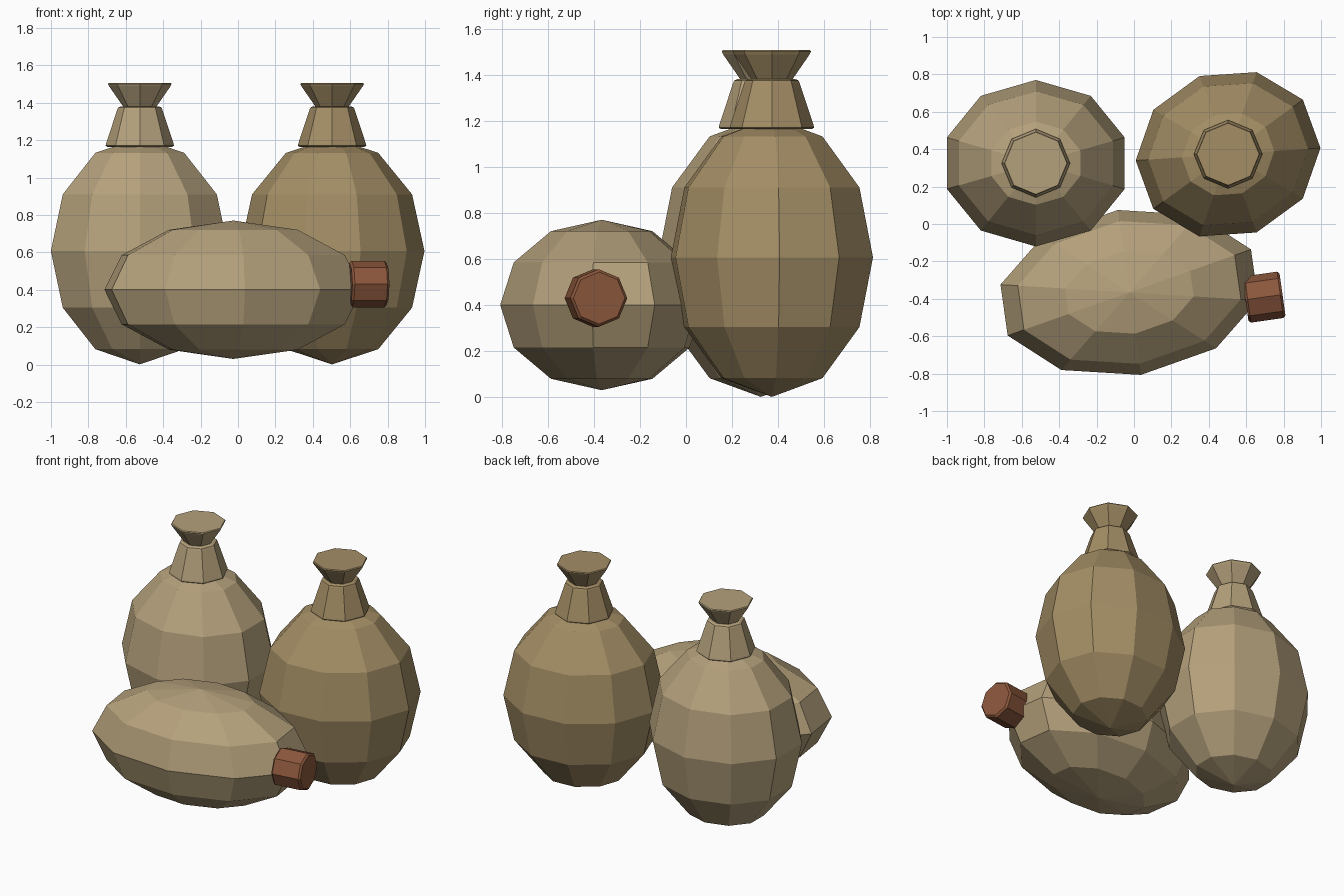
import bpy, bmesh
from math import sin, cos, pi, radians

if "Cube" in bpy.data.objects:
    bpy.data.objects.remove(bpy.data.objects["Cube"])


def material(name, rgb):
    m = bpy.data.materials.new(name)
    m.diffuse_color = (*rgb, 1)
    m.use_nodes = True
    m.node_tree.nodes["Principled BSDF"].inputs["Base Color"].default_value = m.diffuse_color
    return m


PALE = material("pale_cloth", (0.46, 0.355, 0.20))
TAN = material("tan_cloth", (0.37, 0.27, 0.13))
RUST = material("rust_brown", (0.26, 0.095, 0.045))


def lathe(name, profile, sides, loc, mat, scale=(1, 1, 1), rot=(0, 0, 0)):
    """Flat-faced solid of revolution; profile is (radius, z), bottom to top."""
    bm = bmesh.new()
    rings = []
    for r, z in profile:
        n = 1 if r < 1e-6 else sides
        rings.append([bm.verts.new((r * cos(pi / 2 + 2 * pi * i / sides) * scale[0],
                                    r * sin(pi / 2 + 2 * pi * i / sides) * scale[1],
                                    z * scale[2])) for i in range(n)])
    for a, b in zip(rings, rings[1:]):
        for i in range(sides):
            j = (i + 1) % sides
            quad = [a[i % len(a)], a[j % len(a)], b[j % len(b)], b[i % len(b)]]
            bm.faces.new(list(dict.fromkeys(quad)))
    for ring in (rings[0], rings[-1]):
        if len(ring) > 1:
            bm.faces.new(ring)
    bmesh.ops.recalc_face_normals(bm, faces=bm.faces)
    me = bpy.data.meshes.new(name)
    bm.to_mesh(me)
    bm.free()
    me.materials.append(mat)
    ob = bpy.data.objects.new(name, me)
    ob.location = loc
    ob.rotation_euler = rot
    bpy.context.collection.objects.link(ob)
    return ob


# Low-poly ball profile: six bands from pole to pole
BALL = [(sin(pi * i / 6) if 0 < i < 6 else 0, -cos(pi * i / 6)) for i in range(7)]
NECK = [(0.172, 1.163), (0.183, 1.170), (0.181, 1.180), (0.121, 1.362), (0.116, 1.374), (0.103, 1.380)]
FLARE = [(0.084, 1.365), (0.088, 1.378), (0.164, 1.488), (0.170, 1.500), (0.166, 1.506)]

# Two standing sacks with gathered neck and flared mouth
for side, x, y, turn, mat in (("left", -0.525, 0.325, 0, PALE),
                              ("right", 0.503, 0.373, 20, TAN)):
    lathe(side + "_sack_body", BALL, 10, (x, y, 0.607), mat, (0.5, 0.445, 0.606),
          (0, 0, radians(turn)))
    lathe(side + "_sack_neck", NECK, 8, (x, y, 0), mat)
    lathe(side + "_sack_mouth", FLARE, 8, (x, y, 0), mat)

# Sack lying in front
lathe("lying_sack_body", BALL, 10, (-0.025, -0.366, 0.4), PALE, (0.711, 0.445, 0.37),
      (0, 0, radians(8)))

# Brown plug on the lying sack's end
PLUG = [(0.113, -0.1), (0.125, -0.088), (0.125, 0.088), (0.113, 0.1)]
lathe("plug", PLUG, 8, (0.695, -0.391, 0.43), RUST, rot=(0, radians(90), radians(8)))
